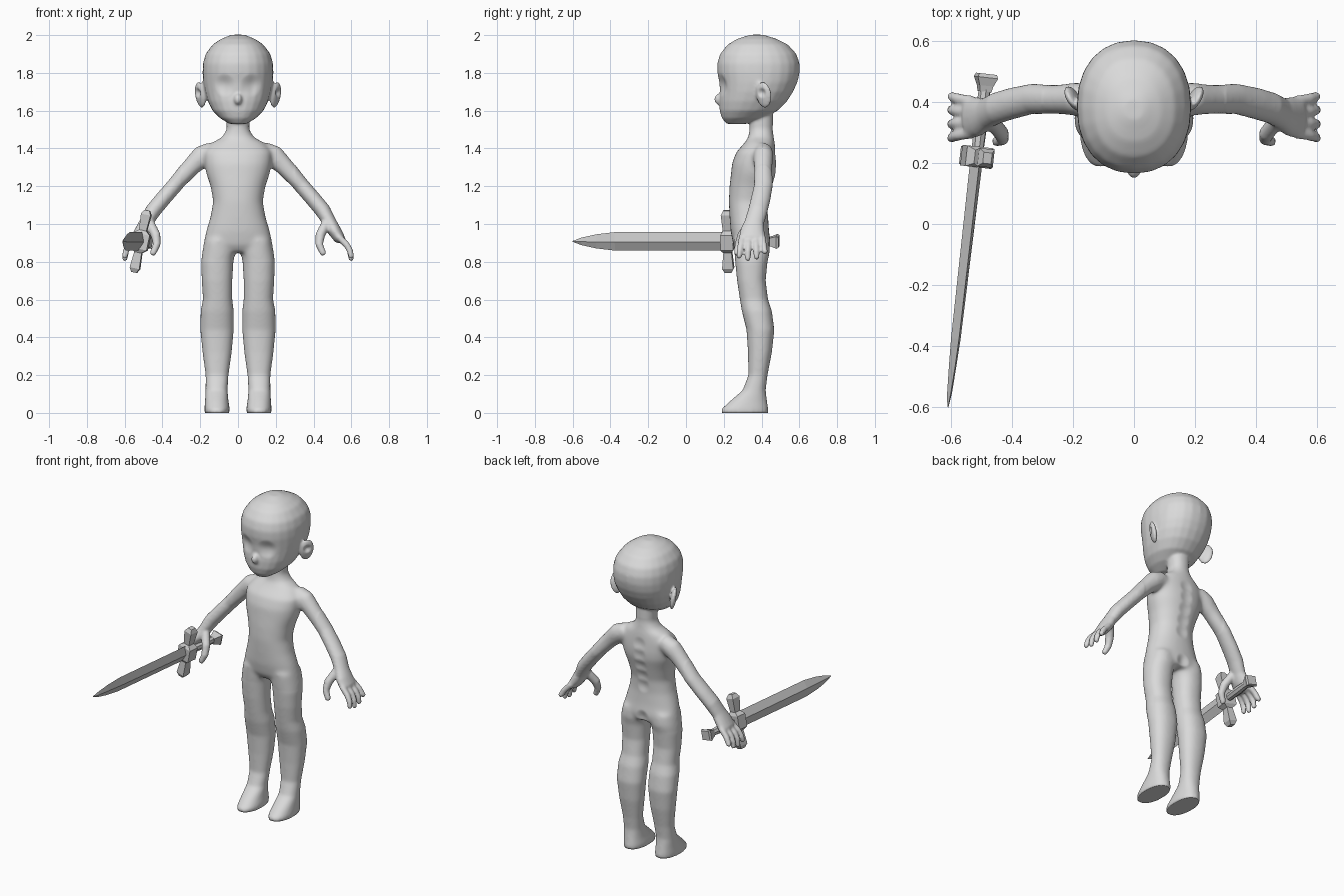
import bpy, bmesh, math
from mathutils import Vector, Matrix

cube = bpy.data.objects.get("Cube")
if cube:
    bpy.data.objects.remove(cube, do_unlink=True)


def material(name, grey):
    mat = bpy.data.materials.new(name)
    mat.use_nodes = True
    mat.diffuse_color = (grey, grey, grey, 1)
    mat.node_tree.nodes["Principled BSDF"].inputs["Base Color"].default_value = (grey, grey, grey, 1)
    return mat


def loft(bm, rings, segs=24, power=0.9, phase=0.0):
    """Closed skin through rings of (centre, u radius vector, v radius vector)."""
    loops = []
    for c, u, v in rings:
        loop = []
        for i in range(segs):
            a = phase + math.tau * i / segs
            co, si = math.cos(a), math.sin(a)
            p = c + u * math.copysign(abs(co) ** power, co) + v * math.copysign(abs(si) ** power, si)
            loop.append(bm.verts.new(p))
        loops.append(loop)
    for a, b in zip(loops, loops[1:]):
        for i in range(segs):
            j = (i + 1) % segs
            bm.faces.new((a[i], a[j], b[j], b[i]))
    bm.faces.new(loops[0][::-1])
    bm.faces.new(loops[-1])


def stack(bm, rows):
    """Horizontal rings from (z, front y, back y, inner x, outer x)."""
    loft(bm, [(Vector(((x0 + x1) / 2, (yf + yb) / 2, z)),
               Vector(((x1 - x0) / 2, 0, 0)), Vector((0, (yb - yf) / 2, 0)))
              for z, yf, yb, x0, x1 in rows])


def limb(bm, pts, side):
    """Tube along (x, y, z, thickness, depth) points with a rounded tip."""
    cen = [Vector((side * p[0], p[1], p[2])) for p in pts]
    rings = []
    for i, p in enumerate(pts):
        t = (cen[min(i + 1, len(cen) - 1)] - cen[max(i - 1, 0)]).normalized()
        v = (Vector((0, 1, 0)) - t * t.y).normalized()
        rings.append((cen[i], t.cross(v) * p[3], v * p[4]))
    c, u, v = rings[-1]
    rings.append((c + t * u.length * 0.5, u * 0.6, v * 0.6))
    loft(bm, rings, segs=16, power=1)


def ellipsoid(bm, centre, radii, rot=Matrix()):
    m = Matrix.Translation(centre) @ rot @ Matrix.Diagonal((*radii, 1))
    bmesh.ops.create_uvsphere(bm, u_segments=20, v_segments=12, radius=1, matrix=m)


def make_object(name, bm, mat):
    bmesh.ops.recalc_face_normals(bm, faces=bm.faces[:])
    me = bpy.data.meshes.new(name)
    bm.to_mesh(me)
    bm.free()
    me.materials.append(mat)
    obj = bpy.data.objects.new(name, me)
    bpy.context.collection.objects.link(obj)
    return obj


skin = material("light grey", 0.7)
steel = material("steel grey", 0.6)

# ---- Figure: overlapping parts, fused into one skin ----
bm = bmesh.new()

# Neck and torso: z, front, back, half width
torso = [(1.58, .34, .46, .062), (1.50, .335, .46, .06), (1.46, .33, .465, .085),
         (1.43, .31, .47, .14), (1.38, .265, .475, .18), (1.32, .243, .48, .178),
         (1.27, .238, .478, .17), (1.2, .23, .46, .146), (1.12, .226, .44, .132),
         (1.04, .23, .435, .146), (.96, .236, .44, .17), (.89, .25, .45, .185),
         (.85, .275, .44, .15)]
stack(bm, [(z, f, b, -w, w) for z, f, b, w in torso])

# Head
head = [(1.53, .215, .32, .045), (1.56, .19, .41, .095), (1.60, .178, .485, .135),
        (1.65, .176, .535, .16), (1.70, .18, .567, .176), (1.75, .176, .59, .185),
        (1.80, .166, .602, .188), (1.85, .165, .602, .186), (1.90, .18, .585, .172),
        (1.95, .22, .54, .135), (1.98, .27, .48, .09), (2.002, .34, .41, .035)]
stack(bm, [(z, f, b, -w, w) for z, f, b, w in head])
ellipsoid(bm, (0, .183, 1.66), (.024, .034, .032))

leg = [(.92, .25, .44, .03, .175), (.85, .255, .445, .014, .19), (.80, .26, .432, .024, .196),
       (.70, .27, .422, .03, .192), (.60, .285, .435, .03, .186), (.54, .295, .455, .022, .198),
       (.44, .32, .468, .022, .2), (.32, .328, .455, .033, .188), (.2, .33, .432, .05, .172),
       (.12, .30, .422, .055, .172), (.06, .23, .43, .05, .175), (.02, .187, .436, .043, .178),
       (0, .185, .436, .044, .178)]
arm = [(.13, .41, 1.39, .05, .05), (.19, .41, 1.36, .06, .055), (.25, .408, 1.30, .05, .05),
       (.335, .41, 1.205, .042, .05), (.40, .395, 1.13, .042, .052), (.45, .38, 1.07, .042, .052),
       (.485, .362, 1.01, .036, .052), (.51, .352, .965, .036, .065), (.54, .35, .92, .03, .07)]
thumb = [(.465, .335, 1.0, .026, .026), (.435, .297, .94, .026, .026),
         (.43, .278, .89, .021, .021), (.452, .27, .842, .017, .017)]

for s in (1, -1):
    stack(bm, [(z, f, b, s * x0, s * x1) for z, f, b, x0, x1 in leg])
    limb(bm, arm, s)
    limb(bm, thumb, s)
    # Fingers fan out and curl down
    for i, tip_z in enumerate((.825, .812, .82, .85)):
        y, spread = .298 + .035 * i, (i - 1.5) * .012
        limb(bm, [(.53, y, .935, .018, .018), (.575, y + spread * .4, .89, .018, .018),
                  (.593, y + spread * .7, .858, .017, .017), (.6, y + spread, tip_z, .015, .015)], s)
    # Ear, flared towards the back
    turn = Matrix.Rotation(math.radians(-30 * s), 4, 'Z') @ Matrix.Rotation(math.radians(10 * s), 4, 'Y')
    ellipsoid(bm, (s * .2, .412, 1.685), (.018, .046, .072), turn)

body = make_object("body", bm, skin)
remesh = body.modifiers.new("fuse", 'REMESH')
remesh.mode = 'VOXEL'
remesh.voxel_size = 0.007
fused = bpy.data.meshes.new_from_object(body.evaluated_get(bpy.context.evaluated_depsgraph_get()))
body.modifiers.clear()

# Soften the joins, most of all around the trunk
bm = bmesh.new()
bm.from_mesh(fused)


def soften(verts, times):
    for _ in range(times):
        bmesh.ops.smooth_vert(bm, verts=verts, factor=0.5,
                              use_axis_x=True, use_axis_y=True, use_axis_z=True)


soften(bm.verts[:], 4)
soften([v for v in bm.verts if abs(v.co.x) < .3 and .8 < v.co.z < 1.52], 22)
soften([v for v in bm.verts if v.co.z > 1.72 or (v.co.z < .8 and abs(v.co.x) < .3)], 6)

# Eye sockets, ear hollows, spine groove and seat cleft as soft dents
dents = [((0, .455, .88), .05, (0, -.015, 0))]
dents += [((0, .475 - abs(z - 1.3) * .15, z), .05, (0, -.008, 0)) for z in (1.08, 1.15, 1.22, 1.29, 1.36)]
for s in (1, -1):
    dents.append(((s * .075, .185, 1.735), .065, (0, .015, 0)))
    dents.append(((s * .218, .398, 1.695), .03, (-s * .014, .007, 0)))
for centre, radius, push in dents:
    for v in bm.verts:
        d = (v.co - Vector(centre)).length / radius
        if d < 1:
            v.co += Vector(push) * (1 - d * d) ** 2
for v in bm.verts:
    v.co.z = 0 if v.co.z < .008 else v.co.z
    if v.co.z == 0:
        continue
for f in bm.faces:
    f.smooth = True
    f.material_index = 0
bm.to_mesh(body.data)
bm.free()
bpy.data.meshes.remove(fused)

# ---- Sword: local y runs from tip to pommel ----
place = (Matrix.Translation((-.515, .22, .908)) @ Matrix.Rotation(math.radians(-6.6), 4, 'Z')
         @ Matrix.Rotation(math.radians(12), 4, 'Y'))
X, Y, Z = Vector((1, 0, 0)), Vector((0, 1, 0)), Vector((0, 0, 1))
ROOT2 = math.sqrt(2)


def sword_part(name, axis, rows, segs=4, square=True):
    """Rows of (position along axis, half thickness, half width)."""
    cross = Z if axis is Y else Y
    k = ROOT2 if square else 1
    bm = bmesh.new()
    loft(bm, [(axis * p, X * a * k, cross * b * k) for p, a, b in rows], segs, 1,
         math.pi / 4 if square else 0)
    make_object(name, bm, steel).matrix_world = place


sword_part("sword_blade", Y, [(.01, .021, .05), (-.6, .016, .05), (-.7, .012, .038),
                              (-.78, .008, .02), (-.826, .002, .002)], square=False)
half_guard = [(.04, .044, .034), (.06, .02, .022), (.145, .026, .03), (.168, .014, .018)]
sword_part("sword_guard", Z, [(-p, a, b) for p, a, b in half_guard[::-1]] + half_guard)
sword_part("sword_grip", Y, [(.02, .02, .023), (.13, .023, .026), (.24, .019, .021)], 8, False)
sword_part("sword_pommel", Y, [(.215, .019, .02), (.235, .023, .024), (.262, .034, .033), (.274, .029, .028)])
